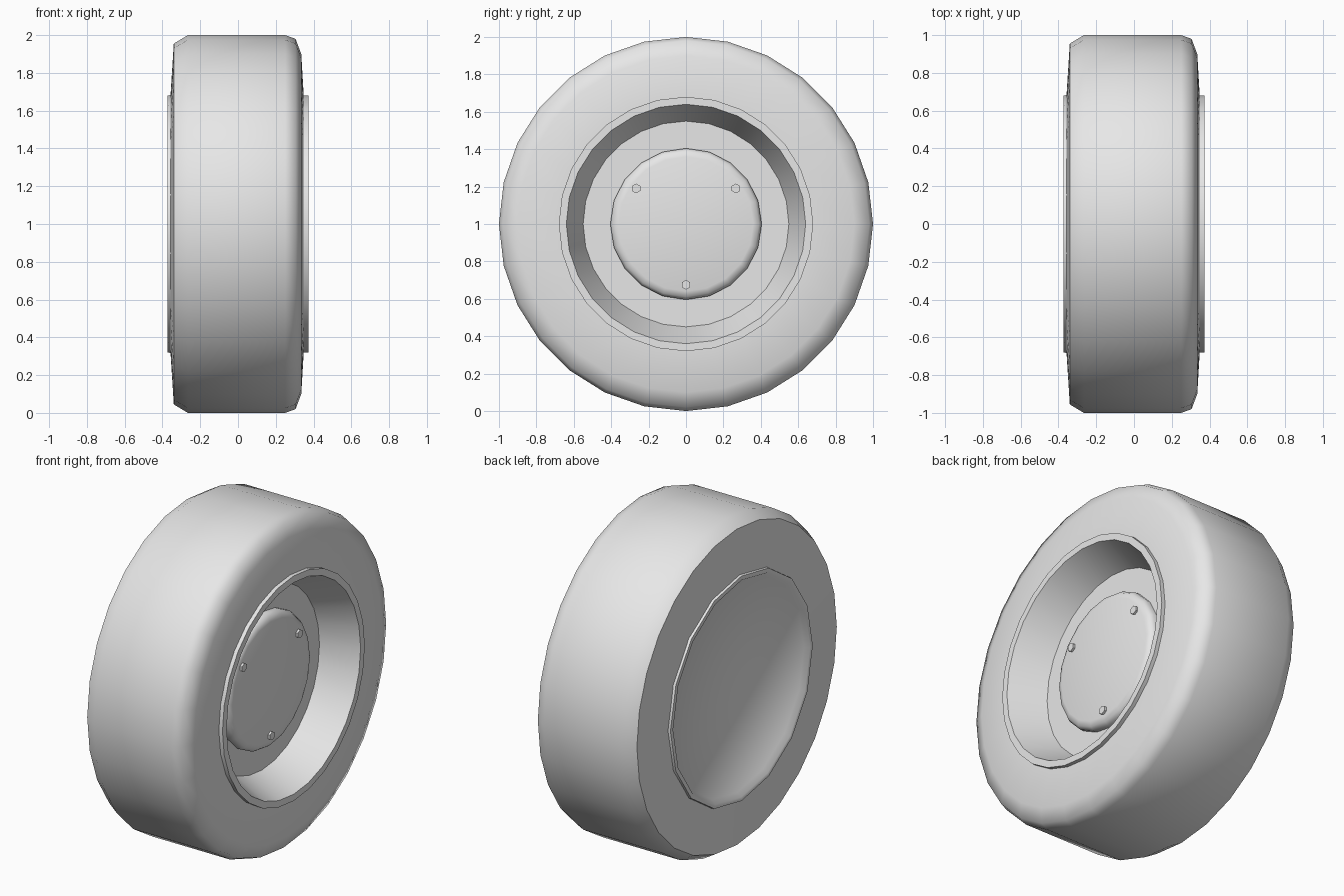
import bpy, bmesh, math

if "Cube" in bpy.data.objects:
    bpy.data.objects.remove(bpy.data.objects["Cube"], do_unlink=True)

grey = bpy.data.materials.new("light_grey")
grey.use_nodes = True
colour = (0.8, 0.8, 0.8, 1)
grey.diffuse_color = colour
grey.node_tree.nodes["Principled BSDF"].inputs["Base Color"].default_value = colour


def lathe(name, profile, sides, y=0.0, z=1.0, smooth=40):
    """Spin (x, radius) points round the axle; zero radius closes an end."""
    bm = bmesh.new()
    rings = []
    for x, r in profile:
        count = sides if r else 1
        rings.append([bm.verts.new((x, y + r * math.sin(math.tau * i / sides),
                                    z + r * math.cos(math.tau * i / sides)))
                      for i in range(count)])
    for a, b in zip(rings, rings[1:]):
        for i in range(sides):
            j = (i + 1) % sides
            corners = [a[i % len(a)], a[j % len(a)], b[j % len(b)], b[i % len(b)]]
            # Profiles run from the inner side outwards, so reverse for outward normals
            bm.faces.new(list(dict.fromkeys(reversed(corners))))
    mesh = bpy.data.meshes.new(name)
    bm.to_mesh(mesh)
    bm.free()
    mesh.materials.append(grey)
    obj = bpy.data.objects.new(name, mesh)
    bpy.context.collection.objects.link(obj)
    bpy.ops.object.select_all(action="DESELECT")
    obj.select_set(True)
    bpy.context.view_layer.objects.active = obj
    bpy.ops.object.shade_smooth_by_angle(angle=math.radians(smooth))
    return obj


# Tyre: flat inner wall, chamfered inner shoulder, rounded outer shoulder
lathe("tyre", [(-0.345, 0.66), (-0.358, 0.67), (-0.34, 0.955), (-0.265, 1.0),
               (0.25, 1.0), (0.305, 0.98), (0.335, 0.9), (0.348, 0.68),
               (0.348, 0.64)], 28, smooth=52)

# Rim: raised lip, sloping barrel and flat floor
lathe("rim", [(0.33, 0.68), (0.372, 0.68), (0.372, 0.64),
              (0.16, 0.55), (0.16, 0)], 28)

# Hub with a rounded edge
lathe("hub", [(0.15, 0.405), (0.185, 0.405), (0.208, 0.39), (0.217, 0.36),
              (0.217, 0)], 20, smooth=60)

# Three hexagonal bolts
for i, (y, z) in enumerate([(-0.267, 1.19), (0.267, 1.19), (0, 0.675)]):
    lathe(f"bolt_{i + 1}", [(0.2, 0.026), (0.23, 0.026), (0.23, 0)], 6, y, z, 30)

# Inner side plate: raised lip round a shallow recess
lathe("back_plate", [(0, 0), (-0.345, 0), (-0.345, 0.635), (-0.372, 0.655),
                     (-0.372, 0.68), (-0.345, 0.685)][1:], 16, smooth=75)
